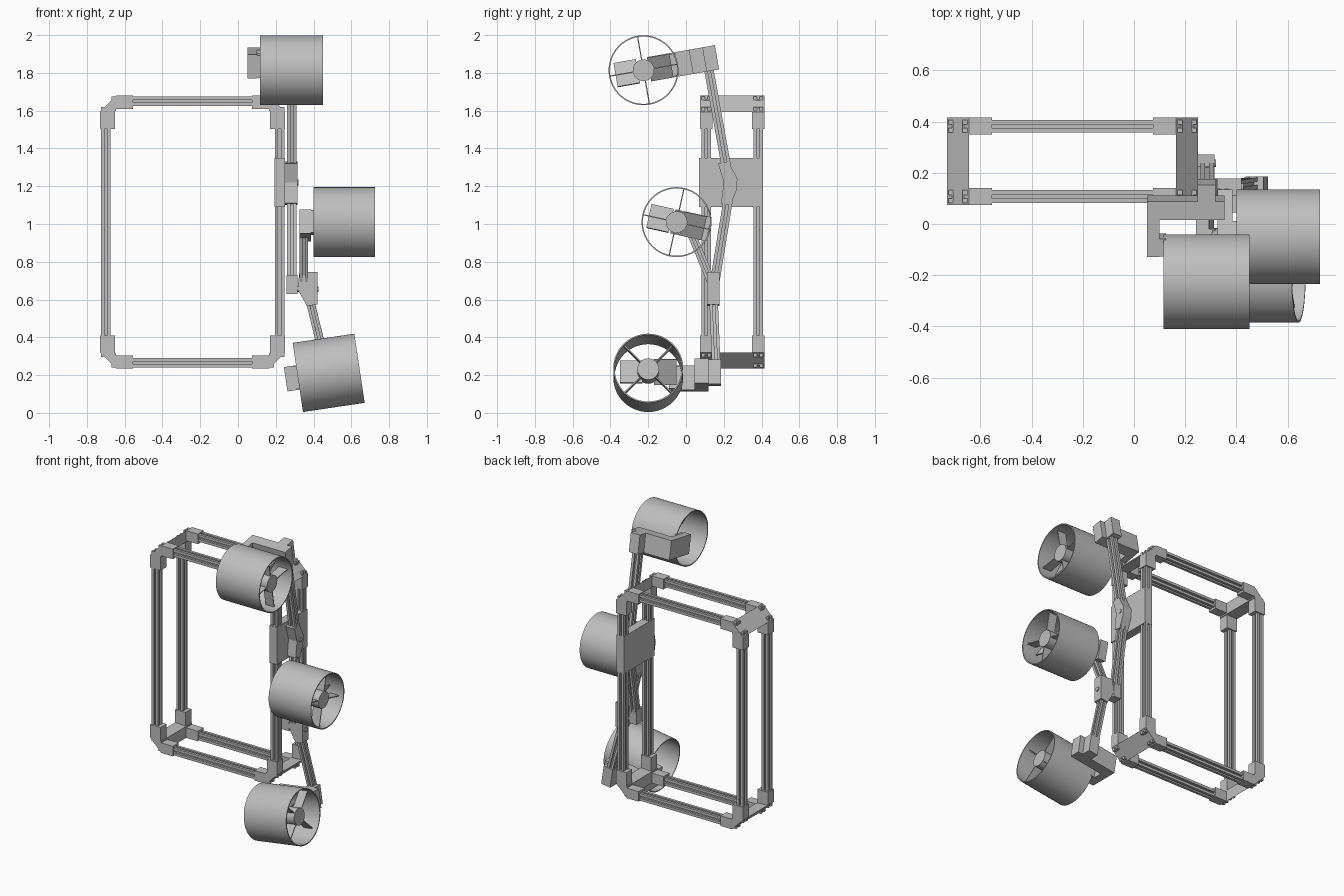
import bpy
import bmesh
from math import radians, cos, sin, pi
from mathutils import Matrix, Vector

cube = bpy.data.objects.get("Cube")
if cube:
    bpy.data.objects.remove(cube, do_unlink=True)

grey = bpy.data.materials.new("light grey")
grey.use_nodes = True
grey.diffuse_color = (0.52, 0.52, 0.52, 1)
grey.node_tree.nodes["Principled BSDF"].inputs["Base Color"].default_value = grey.diffuse_color


def finish(name, bm, matrix=Matrix(), smooth=False):
    bmesh.ops.recalc_face_normals(bm, faces=bm.faces)
    mesh = bpy.data.meshes.new(name)
    bm.to_mesh(mesh)
    bm.free()
    mesh.materials.append(grey)
    ob = bpy.data.objects.new(name, mesh)
    ob.matrix_world = matrix
    bpy.context.collection.objects.link(ob)
    if smooth:
        bpy.ops.object.select_all(action='DESELECT')
        ob.select_set(True)
        bpy.context.view_layer.objects.active = ob
        bpy.ops.object.shade_smooth_by_angle(angle=radians(35))
    return ob


def extrude(name, points, start, end, matrix=Matrix(), smooth=False):
    """Sweep a closed outline of 3D points from start to end."""
    bm = bmesh.new()
    a = [bm.verts.new(Vector(p) + Vector(start)) for p in points]
    b = [bm.verts.new(Vector(p) + Vector(end)) for p in points]
    bm.faces.new(a)
    bm.faces.new(b)
    for i in range(len(a)):
        j = (i + 1) % len(a)
        bm.faces.new((a[i], a[j], b[j], b[i]))
    return finish(name, bm, matrix, smooth)


def box(name, lo, hi, matrix=Matrix()):
    outline = [(lo[0], lo[1], 0), (hi[0], lo[1], 0), (hi[0], hi[1], 0), (lo[0], hi[1], 0)]
    return extrude(name, outline, (0, 0, lo[2]), (0, 0, hi[2]), matrix)


def rod(name, radius, x0, x1, matrix=Matrix(), sides=32):
    ring = [(0, radius * cos(2 * pi * i / sides), radius * sin(2 * pi * i / sides))
            for i in range(sides)]
    return extrude(name, ring, (x0, 0, 0), (x1, 0, 0), matrix, True)


def duct(name, radius, wall, half, matrix, sides=64):
    bm = bmesh.new()
    profile = [(-half, radius), (half, radius), (half, radius - wall), (-half, radius - wall)]
    rings = []
    for i in range(sides):
        a = 2 * pi * i / sides
        rings.append([bm.verts.new((x, r * cos(a), r * sin(a))) for x, r in profile])
    for i in range(sides):
        p, q = rings[i], rings[(i + 1) % sides]
        for k in range(4):
            m = (k + 1) % 4
            bm.faces.new((p[k], p[m], q[m], q[k]))
    return finish(name, bm, matrix, True)


def rail(name, p0, p1, size=0.05):
    """Square slotted bar between two points."""
    p0, p1 = Vector(p0), Vector(p1)
    z = (p1 - p0).normalized()
    side = Vector((0, 1, 0)) if abs(z.x) > 0.9 else Vector((1, 0, 0))
    y = z.cross(side).normalized()
    x = y.cross(z)
    h, s, d = size / 2, size * 0.14, size * 0.28
    quarter = [(h, -h), (h, -s), (h - d, -s), (h - d, s), (h, s)]
    outline = []
    for turn in range(4):
        for u, v in quarter:
            for _ in range(turn):
                u, v = -v, u
            outline.append((u, v, 0))
    m = Matrix((x, y, z)).transposed().to_4x4()
    m.translation = p0
    return extrude(name, outline, (0, 0, 0), (0, 0, (p1 - p0).length), m)


# Box frame: slotted rails, corner sockets and chamfer bars
CX, CZ, HW, HH = -0.24, 0.957, 0.49, 0.722
SOCKET = [(0, .175), (0, .085), (.085, 0), (.175, 0), (.175, .07), (.08, .07), (.08, .175)]
WEDGE = [(0, .085), (.085, 0), (.085, .08)]
for depth, y in (("front", 0.107), ("back", 0.382)):
    for word, s in (("left", 1), ("right", -1)):
        x = CX + s * (HW - 0.03)
        rail(f"{depth}_{word}_upright", (x, y, CZ - HH + 0.06), (x, y, CZ + HH - 0.06))
    for word, s in (("top", 1), ("bottom", -1)):
        z = CZ + s * (HH - 0.03)
        rail(f"{depth}_{word}_rail", (CX - HW + 0.06, y, z), (CX + HW - 0.06, y, z))
for side, sx in (("left", 1), ("right", -1)):
    for level, sz in (("top", 1), ("bottom", -1)):
        def corner(points):
            return [(CX + sx * (HW - u), 0, CZ + sz * (HH - w)) for u, w in points]
        name = f"{level}_{side}_corner"
        extrude(name + "_front_socket", corner(SOCKET), (0, .075, 0), (0, .14, 0))
        extrude(name + "_back_socket", corner(SOCKET), (0, .35, 0), (0, .415, 0))
        extrude(name + "_bar", corner(WEDGE), (0, .075, 0), (0, .415, 0))

# Shoulder plate and hinge
box("shoulder_plate", (.192, .07, 1.09), (.25, .408, 1.35))
HINGE = [(.17, 1.32), (.225, 1.33), (.272, 1.24), (.268, 1.18), (.235, 1.10), (.185, 1.11), (.2, 1.22)]
extrude("shoulder_hinge", [(0, y, z) for y, z in HINGE], (.25, 0, 0), (.315, 0, 0))
rod("shoulder_pin", .015, .25, .32, Matrix.Translation((0, .237, 1.22)), 16)

# Arms
rail("upper_arm", (.285, .225, 1.24), (.285, .115, 1.85))
rail("lower_arm", (.285, .235, 1.20), (.285, .145, .65))
rail("middle_thruster_arm", (.348, .14, .68), (.348, .02, .97), .045)
rail("bottom_thruster_arm", (.375, .145, .62), (.475, .162, .21), .045)

# Elbow
box("elbow_clamp", (.257, .11, .63), (.315, .178, .73))
ELBOW = [(.325, .745), (.42, .745), (.42, .575), (.365, .565), (.315, .655)]
extrude("elbow_block", [(x, 0, z) for x, z in ELBOW], (0, .11, 0), (0, .178, 0))
rod("elbow_pin", .015, .257, .427, Matrix.Translation((0, .143, .655)), 16)


def thruster(word, centre, tilt, yaw, length, spoke_angle, leg, leg_x, bar):
    m = (Matrix.Translation(centre) @ Matrix.Rotation(radians(yaw), 4, 'Y')
         @ Matrix.Rotation(radians(tilt), 4, 'X'))
    half = length / 2
    duct(word + "_duct", .185, .007, half, m)
    rod(word + "_hub", .057, -.01, half - .03, m)
    # Thin support spokes
    for i in range(4):
        spin = m @ Matrix.Rotation(radians(spoke_angle + 90 * i), 4, 'X')
        box(f"{word}_spoke_{i}", (half - .1, .05, -.003), (half - .035, .181, .003), spin)
    # Two pitched propeller blades
    for i in range(2):
        pitch = m @ Matrix.Rotation(pi * i, 4, 'X') @ Matrix.Translation((.03, 0, 0)) \
            @ Matrix.Rotation(radians(30), 4, 'Y')
        box(f"{word}_blade_{i}", (-.004, .03, -.073), (.004, .15, .073), pitch)
    # Mounting bracket
    x0, x1 = -half - leg_x, -half - .015
    box(word + "_bracket_leg", (x0, leg[0], -.065), (x1, leg[1], .065), m)
    box(word + "_bracket_foot", (x1, leg[0], -.06), (-half + .01, leg[0] + .07, .06), m)
    if bar:
        box(word + "_bracket_bar", (x0, leg[1] - .075, -.065), (.07, leg[1], .065), m)
        box(word + "_clamp", (-.035, leg[1], -.065), (.035, leg[1] + .065, .065), m)


thruster("top_thruster", (.283, -.225, 1.814), 10, 0, .335, 0, (.11, .33), .065, True)
thruster("middle_thruster", (.563, -.05, 1.01), -12.5, 0, .325, 0, (-.02, .175), .075, False)
thruster("bottom_thruster", (.48, -.2, .212), 0, -8.5, .33, 45, (.11, .32), .065, True)
